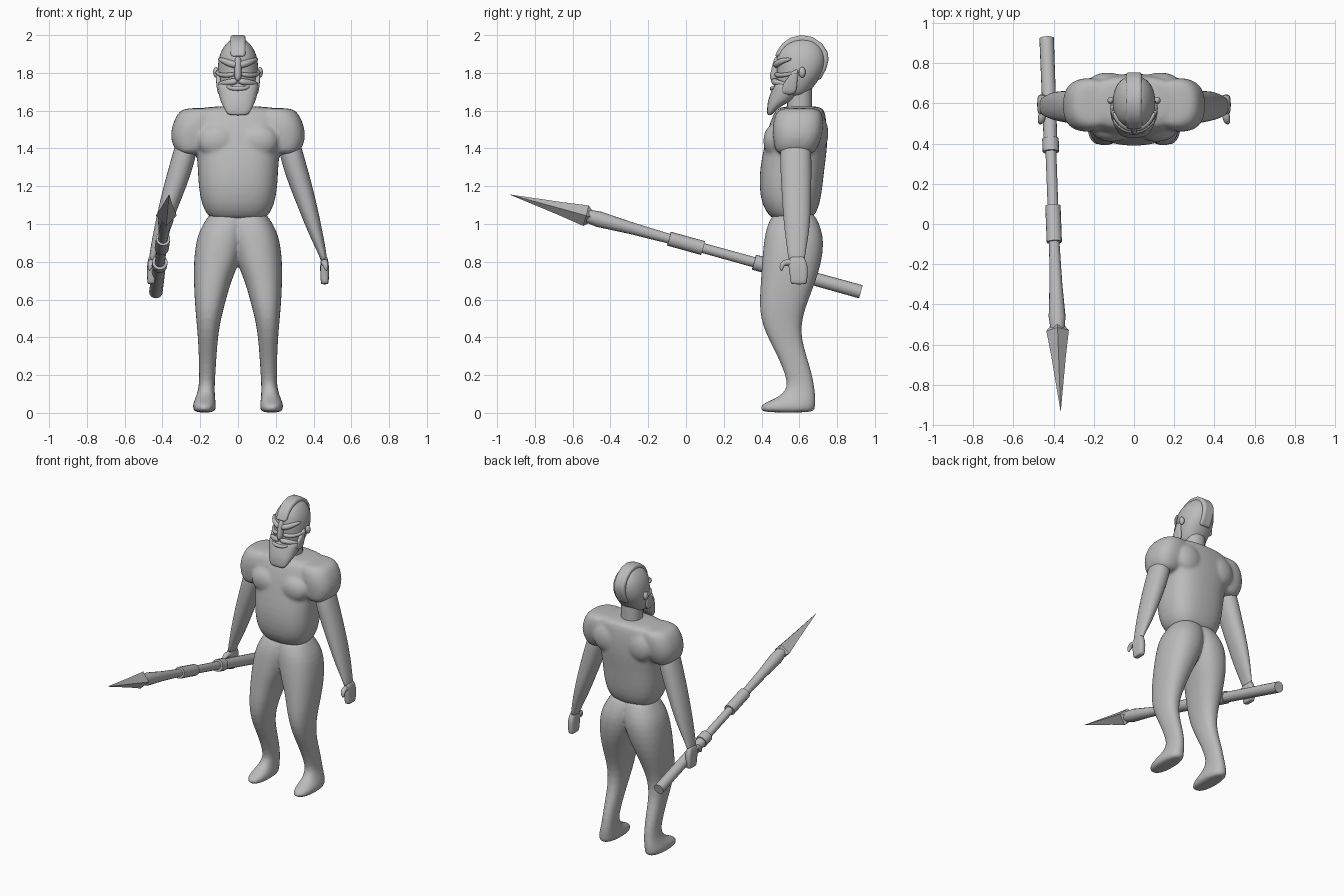
import bpy, bmesh
from math import cos, sin, pi, copysign
from mathutils import Vector, Matrix

if "Cube" in bpy.data.objects:
    bpy.data.objects.remove(bpy.data.objects["Cube"])

clay = bpy.data.materials.new("clay_grey")
clay.use_nodes = True
clay.diffuse_color = (0.5, 0.5, 0.5, 1)
clay.node_tree.nodes["Principled BSDF"].inputs["Base Color"].default_value = clay.diffuse_color


def bridge(bm, rings):
    """Skin a list of vertex rings and cap both ends."""
    for a, b in zip(rings, rings[1:]):
        for i in range(len(a)):
            j = (i + 1) % len(a)
            bm.faces.new((a[i], a[j], b[j], b[i]))
    bm.faces.new(rings[0])
    bm.faces.new(rings[-1])


def loft(bm, levels, power=2.2, side=1, n=20):
    """Skin horizontal superellipses given as (z, x0, x1, y0, y1)."""
    rings = []
    for z, x0, x1, y0, y1 in levels:
        ring = []
        for i in range(n):
            c, s = cos(2 * pi * i / n), sin(2 * pi * i / n)
            u = copysign(abs(c) ** (2 / power), c)
            v = copysign(abs(s) ** (2 / power), s)
            x = (x0 + x1) / 2 + u * (x1 - x0) / 2
            ring.append(bm.verts.new((side * x, (y0 + y1) / 2 + v * (y1 - y0) / 2, z)))
        rings.append(ring)
    bridge(bm, rings)


def sweep(bm, path, n=10):
    """Skin circles along a path of (x, y, z, radius)."""
    pts = [Vector(p[:3]) for p in path]
    rings = []
    for k, p in enumerate(path):
        d = pts[min(k + 1, len(pts) - 1)] - pts[max(k - 1, 0)]
        q = d.to_track_quat('Z', 'Y')
        rings.append([bm.verts.new(pts[k] + q @ Vector((cos(2 * pi * i / n), sin(2 * pi * i / n), 0)) * p[3])
                      for i in range(n)])
    bridge(bm, rings)


def blob(bm, centre, size):
    m = Matrix.Translation(centre) @ Matrix.Diagonal((*size, 1))
    bmesh.ops.create_uvsphere(bm, u_segments=20, v_segments=12, radius=1, matrix=m)


def finish(bm, name, mirror=False, subsurf=0, voxel=0, bevel=0, angle=0.7):
    bmesh.ops.recalc_face_normals(bm, faces=bm.faces)
    mesh = bpy.data.meshes.new(name)
    bm.to_mesh(mesh)
    bm.free()
    ob = bpy.data.objects.new(name, mesh)
    bpy.context.collection.objects.link(ob)
    mesh.materials.append(clay)
    if angle:
        bpy.ops.object.select_all(action='DESELECT')
        ob.select_set(True)
        bpy.context.view_layer.objects.active = ob
        bpy.ops.object.shade_smooth_by_angle(angle=pi if subsurf else angle)
    if bevel:
        mod = ob.modifiers.new("bevel", 'BEVEL')
        mod.width, mod.segments = bevel, 3
    if subsurf:
        ob.modifiers.new("subsurf", 'SUBSURF').levels = subsurf
        ob.modifiers["subsurf"].render_levels = subsurf
    if mirror:
        ob.modifiers.new("mirror", 'MIRROR').use_clip = False
    if voxel:
        mod = ob.modifiers.new("fuse", 'REMESH')
        mod.mode, mod.voxel_size, mod.use_smooth_shade = 'VOXEL', voxel, True
        mod = ob.modifiers.new("relax", 'SMOOTH')
        mod.factor, mod.iterations = 0.5, 6
    return ob


# Torso: barrel body fused with shoulder caps, chest and shoulder blades
bm = bmesh.new()
loft(bm, [(z, -x, x, y0, y1) for z, x, y0, y1 in (
    (1.02, .13, .47, .65), (1.04, .16, .44, .68), (1.1, .195, .40, .71), (1.2, .212, .385, .725),
    (1.3, .215, .39, .735), (1.4, .225, .41, .75), (1.5, .25, .43, .75), (1.58, .26, .46, .74),
    (1.61, .23, .48, .73), (1.625, .12, .52, .70))], 2.6)
for s in (1, -1):
    loft(bm, [(1.365, .2, .30, .49, .67), (1.39, .16, .335, .47, .69), (1.45, .12, .36, .46, .72),
              (1.52, .1, .352, .455, .73), (1.58, .1, .325, .47, .725), (1.605, .1, .30, .49, .71),
              (1.615, .1, .26, .52, .68)], 2.5, s)
    blob(bm, (s * .11, .47, 1.44), (.105, .062, .09))
    blob(bm, (s * .13, .70, 1.48), (.1, .055, .1))
finish(bm, "torso", subsurf=1, voxel=.011)

# Legs with feet, fused at the hips
bm = bmesh.new()
loft(bm, [(0, .13, .225, .41, .675), (.02, .115, .242, .385, .685), (.05, .117, .24, .40, .687),
          (.085, .122, .222, .50, .687), (.14, .123, .207, .54, .68), (.2, .12, .206, .525, .67),
          (.3, .113, .208, .485, .64), (.4, .106, .213, .43, .61), (.5, .09, .222, .392, .615),
          (.6, .062, .231, .387, .65), (.7, .035, .235, .395, .69), (.8, -.01, .236, .40, .72),
          (.9, -.04, .225, .41, .732), (.97, -.05, .205, .42, .72), (1.04, -.05, .16, .45, .69),
          (1.07, -.05, .14, .48, .66)], 2.3)
finish(bm, "legs", mirror=True, subsurf=1, voxel=.01)

# Arms
bm = bmesh.new()
loft(bm, [(1.47, .21, .32, .51, .65), (1.4, .212, .338, .495, .665), (1.27, .245, .376, .50, .665),
          (1.13, .30, .412, .508, .663), (1.0, .352, .44, .517, .658), (.9, .396, .459, .53, .643),
          (.83, .432, .47, .54, .63), (.80, .438, .472, .545, .63)])
finish(bm, "arms", mirror=True, subsurf=1)

# Hands: palm block with a hooked thumb
bm = bmesh.new()
loft(bm, [(.68, .442, .476, .56, .635), (.69, .438, .48, .552, .64), (.73, .436, .482, .55, .645),
          (.78, .434, .482, .54, .645), (.815, .438, .476, .545, .632), (.83, .445, .47, .56, .62)], 3.5)
finish(bm, "hands", mirror=True, subsurf=1)
bm = bmesh.new()
sweep(bm, [(.455, .58, .79, .022), (.458, .53, .80, .02), (.464, .505, .785, .017), (.47, .505, .75, .01)])
finish(bm, "thumbs", mirror=True, subsurf=1)

# Neck and skull
bm = bmesh.new()
loft(bm, [(z, -.068, .068, .535, .668) for z in (1.57, 1.62, 1.68, 1.74)])
finish(bm, "neck")
bm = bmesh.new()
loft(bm, [(z, -x, x, y0, y1) for z, x, y0, y1 in (
    (1.67, .07, .51, .63), (1.7, .088, .485, .655), (1.75, .102, .475, .695), (1.8, .108, .482, .728),
    (1.85, .108, .475, .742), (1.9, .098, .48, .74), (1.94, .076, .505, .72), (1.97, .05, .545, .69),
    (1.985, .02, .58, .65))], 2.2)
finish(bm, "skull", subsurf=1)

# Crest running over the skull from brow to nape
bm = bmesh.new()
outline = [(.47, 1.885), (.485, 1.92), (.51, 1.955), (.55, 1.985), (.61, 2.0), (.67, 1.99), (.72, 1.955),
           (.75, 1.91), (.755, 1.87), (.742, 1.82), (.71, 1.76), (.66, 1.78), (.64, 1.9), (.55, 1.9)]
face = bm.faces.new([bm.verts.new((-.04, y, z)) for y, z in outline])
out = bmesh.ops.extrude_face_region(bm, geom=[face])["geom"]
bmesh.ops.translate(bm, verts=[v for v in out if isinstance(v, bmesh.types.BMVert)], vec=(.08, 0, 0))
finish(bm, "crest", bevel=.014, angle=.9)

# Beard, jaw straps, moustache and lip
bm = bmesh.new()
loft(bm, [(z, -x, x, y0, y1) for z, x, y0, y1 in (
    (1.575, .05, .432, .452), (1.59, .062, .428, .465), (1.63, .084, .43, .51), (1.66, .097, .435, .58),
    (1.70, .106, .45, .59), (1.735, .11, .463, .59), (1.75, .107, .475, .588))], 2.5)
finish(bm, "beard", subsurf=1)
bm = bmesh.new()
loft(bm, [(1.68, .08, .108, .5, .585), (1.74, .09, .115, .51, .588), (1.78, .09, .118, .545, .592),
          (1.82, .09, .117, .573, .597)], 3)
finish(bm, "jaw_straps", mirror=True, subsurf=1)
bm = bmesh.new()
sweep(bm, [(0, .462, 1.757, .02), (.05, .474, 1.75, .018), (.09, .505, 1.745, .014), (.108, .54, 1.735, .006)])
finish(bm, "moustache", mirror=True, subsurf=1)
bm = bmesh.new()
sweep(bm, [(-.062, .475, 1.728, .006), (-.04, .459, 1.718, .012), (0, .453, 1.716, .013),
           (.04, .459, 1.718, .012), (.062, .475, 1.728, .006)])
finish(bm, "lower_lip", subsurf=1)

# Face guard: slanted brows, cheek ridges and pointed nose
bm = bmesh.new()
sweep(bm, [(0, .475, 1.838, .02), (.045, .484, 1.85, .02), (.085, .52, 1.868, .015), (.105, .56, 1.875, .006)])
sweep(bm, [(.015, .475, 1.795, .014), (.06, .488, 1.785, .014), (.1, .53, 1.79, .012), (.117, .6, 1.805, .008)])
finish(bm, "brow_and_cheek_guards", mirror=True, subsurf=1)
bm = bmesh.new()
loft(bm, [(1.755, -.006, .006, .452, .48), (1.775, -.022, .022, .44, .5), (1.81, -.018, .018, .45, .5),
          (1.85, -.022, .022, .458, .5), (1.89, -.012, .012, .472, .5)], 1.8)
finish(bm, "nose", subsurf=1)
bm = bmesh.new()
blob(bm, (.116, .615, 1.803), (.016, .018, .028))
finish(bm, "ears", mirror=True)


# Spear, laid out along its axis by depth
def on_axis(y):
    t = (y + .93) / 1.86
    return (-.365 - .07 * t, y, 1.155 - .515 * t)


for name, sections in {
    "spear_butt": ((.925, .036), (.40, .034)),
    "rear_sleeve": ((.425, .041), (.36, .041)),
    "spear_shaft": ((.38, .027), (-.1, .026), (-.3, .032), (-.46, .042), (-.53, .034)),
    "middle_sleeve": ((.09, .038), (-.09, .038)),
}.items():
    bm = bmesh.new()
    sweep(bm, [(*on_axis(y), r) for y, r in sections], 16)
    finish(bm, name, angle=.6)
bm = bmesh.new()
sweep(bm, [(*on_axis(y), r) for y, r in ((-.5, .03), (-.53, .056), (-.66, .036), (-.93, .001))], 4)
finish(bm, "spear_head", angle=0)
